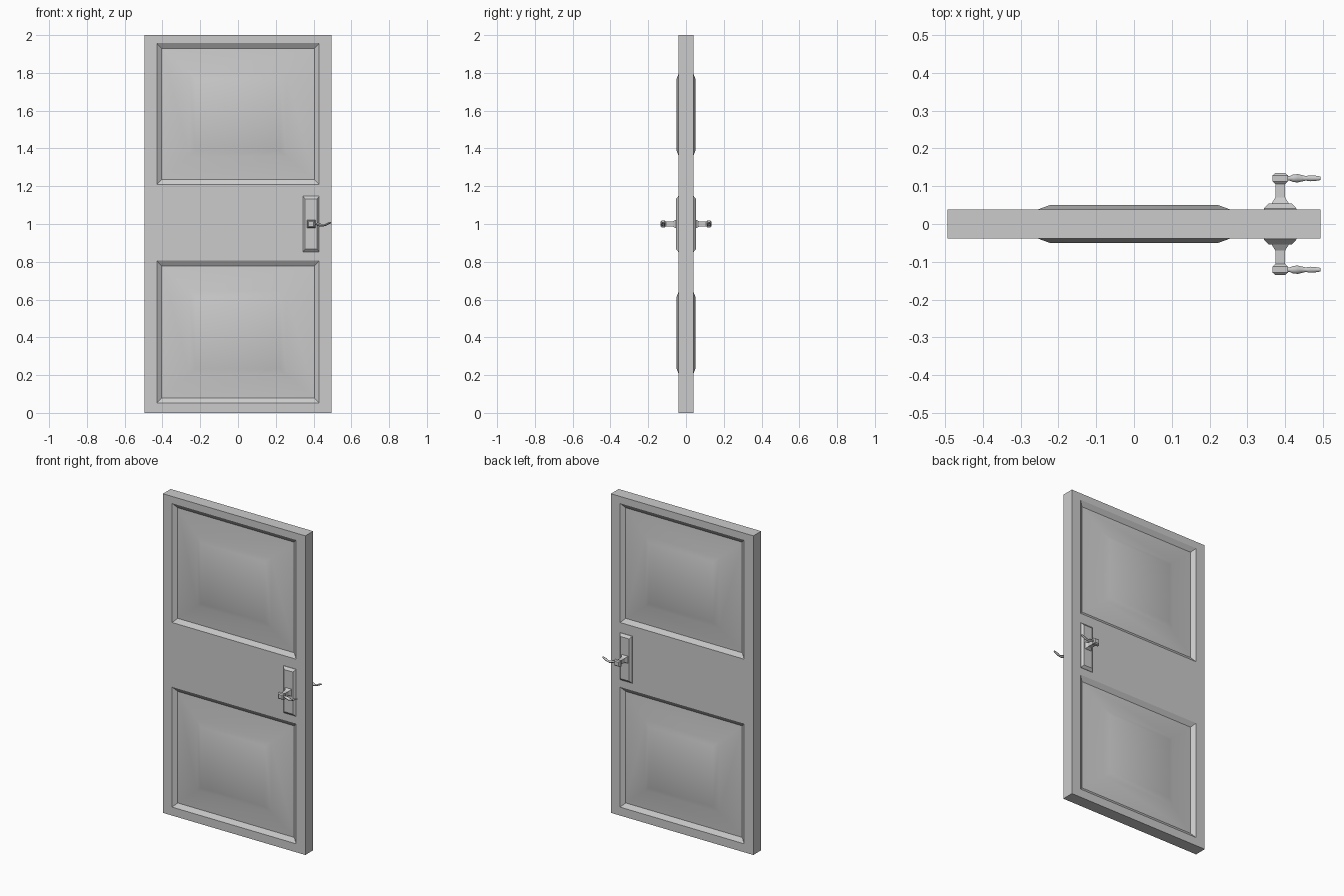
import bpy, bmesh, math

if "Cube" in bpy.data.objects:
    bpy.data.objects.remove(bpy.data.objects["Cube"])

T = 0.0385          # half thickness of the slab
HX = 0.387          # handle centre x


def finish(name, bm, angle=30, mirror=False):
    bmesh.ops.remove_doubles(bm, verts=bm.verts, dist=1e-5)
    bmesh.ops.recalc_face_normals(bm, faces=bm.faces)
    me = bpy.data.meshes.new(name)
    bm.to_mesh(me)
    bm.free()
    ob = bpy.data.objects.new(name, me)
    bpy.context.collection.objects.link(ob)
    if mirror:
        ob.modifiers.new("back_copy", 'MIRROR').use_axis = (False, True, False)
    bpy.ops.object.select_all(action='DESELECT')
    ob.select_set(True)
    bpy.context.view_layer.objects.active = ob
    bpy.ops.object.shade_smooth_by_angle(angle=math.radians(angle))
    return ob


def loft(bm, rings, cap_start=True, cap_end=True):
    loops = [[bm.verts.new(p) for p in r] for r in rings]
    for a, b in zip(loops, loops[1:]):
        n = len(a)
        for i in range(n):
            bm.faces.new((a[i], a[(i + 1) % n], b[(i + 1) % n], b[i]))
    if cap_start:
        bm.faces.new(loops[0])
    if cap_end:
        bm.faces.new(loops[-1])


def rect(x0, x1, z0, z1, y):
    return [(x0, y, z0), (x1, y, z0), (x1, y, z1), (x0, y, z1)]


# door slab with recessed panels and raised centre fields on both sides
bm = bmesh.new()
xs = [-0.494, -0.43, 0.43, 0.494]
zs = [0, 0.053, 0.806, 1.21, 1.957, 2.0]
for s in (-1, 1):
    for i in range(3):
        for j in range(5):
            x0, x1, z0, z1 = xs[i], xs[i + 1], zs[j], zs[j + 1]
            if i == 1 and j in (1, 3):
                zc = (z0 + z1) / 2 - 0.005
                loft(bm, [rect(x0, x1, z0, z1, s * T),
                          rect(x0 + 0.026, x1 - 0.026, z0 + 0.026, z1 - 0.028, s * 0.02),
                          rect(-0.257, 0.257, zc - 0.221, zc + 0.221, s * 0.0375),
                          rect(-0.223, 0.223, zc - 0.19, zc + 0.19, s * 0.05)],
                     cap_start=False)
            else:
                bm.faces.new([bm.verts.new(p) for p in rect(x0, x1, z0, z1, s * T)])
# slab edges
for a, b in zip(xs, xs[1:]):
    for z in (0, 2.0):
        bm.faces.new([bm.verts.new(p) for p in
                      ((a, -T, z), (b, -T, z), (b, T, z), (a, T, z))])
for a, b in zip(zs, zs[1:]):
    for x in (xs[0], xs[-1]):
        bm.faces.new([bm.verts.new(p) for p in
                      ((x, -T, a), (x, -T, b), (x, T, b), (x, T, a))])
finish("door_slab", bm)


def stack(name, sections):
    # sections: (y, half width, half height), mirrored to the back
    bm = bmesh.new()
    loft(bm, [rect(HX - w, HX + w, 1 - h, 1 + h, -y) for y, w, h in sections])
    return finish(name, bm, mirror=True)


# handle back plate, rosette with neck, and knob head
stack("handle_plate", [(0.035, 0.043, 0.147), (0.041, 0.043, 0.147), (0.054, 0.031, 0.132)])
stack("handle_neck", [(0.052, 0.022, 0.022), (0.056, 0.022, 0.022), (0.070, 0.013, 0.013),
                      (0.108, 0.012, 0.012)])
stack("handle_head", [(0.106, 0.013, 0.012), (0.113, 0.020, 0.018), (0.129, 0.020, 0.018),
                      (0.135, 0.013, 0.012)])

# wavy lever with a swelling near the head: (x, z, radius)
path = [(0.402, 1.0, 0.007), (0.412, 1.0, 0.006), (0.421, 0.999, 0.010), (0.434, 0.995, 0.011),
        (0.446, 0.992, 0.008), (0.455, 0.993, 0.006), (0.466, 0.997, 0.008),
        (0.478, 1.003, 0.007), (0.488, 1.007, 0.006), (0.494, 1.008, 0.004)]
bm = bmesh.new()
loft(bm, [[(x, -0.121 + r * math.cos(k * math.pi / 4), z + 0.8 * r * math.sin(k * math.pi / 4))
           for k in range(8)] for x, z, r in path])
finish("handle_lever", bm, angle=50, mirror=True)
